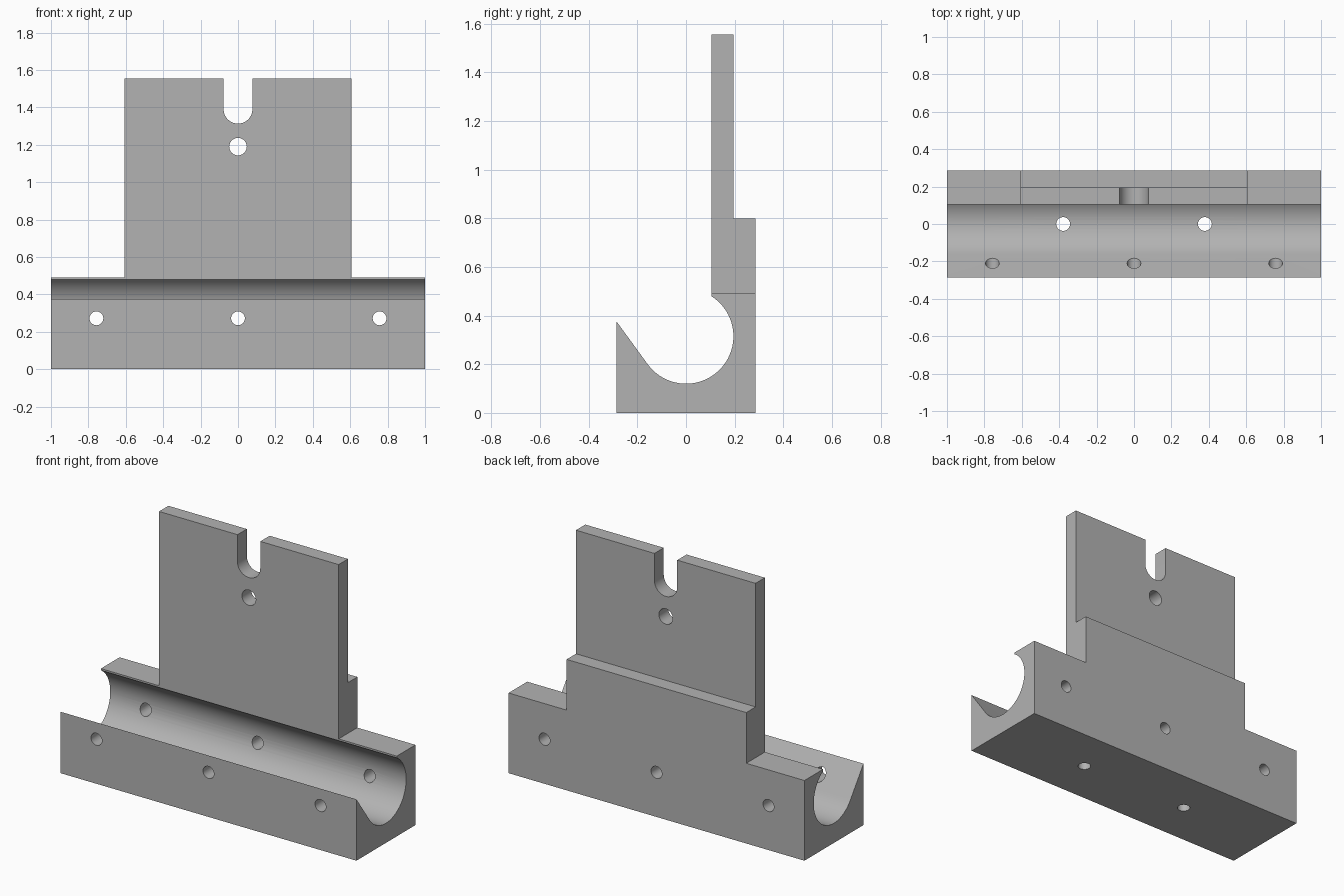
import bpy, bmesh, math
from mathutils import Vector

if "Cube" in bpy.data.objects:
    bpy.data.objects.remove(bpy.data.objects["Cube"], do_unlink=True)

grey = bpy.data.materials.new("plain grey")
grey.use_nodes = True
grey.diffuse_color = (0.45, 0.45, 0.45, 1)
grey.node_tree.nodes["Principled BSDF"].inputs["Base Color"].default_value = (0.45, 0.45, 0.45, 1)


def arc(cx, cy, r, start, end, steps):
    angles = [math.radians(start + (end - start) * i / steps) for i in range(steps + 1)]
    return [(cx + r * math.cos(a), cy + r * math.sin(a)) for a in angles]


def extrude(name, points, axis, low, high):
    """Extrude a 2D outline along x (y, z points), y (x, z points) or z (x, y points)."""
    bm = bmesh.new()
    place = {"x": lambda p: (low, *p), "y": lambda p: (p[0], low, p[1]), "z": lambda p: (*p, low)}[axis]
    face = bm.faces.new([bm.verts.new(place(p)) for p in points])
    result = bmesh.ops.extrude_face_region(bm, geom=[face])
    move = Vector([high - low if a == axis else 0 for a in "xyz"])
    bmesh.ops.translate(bm, vec=move, verts=[v for v in result["geom"] if isinstance(v, bmesh.types.BMVert)])
    bmesh.ops.recalc_face_normals(bm, faces=bm.faces)
    mesh = bpy.data.meshes.new(name)
    bm.to_mesh(mesh)
    bm.free()
    mesh.materials.append(grey)
    obj = bpy.data.objects.new(name, mesh)
    bpy.context.collection.objects.link(obj)
    return obj


def combine(target, other, operation):
    """Apply a boolean and remove the helper object."""
    bpy.context.view_layer.objects.active = target
    mod = target.modifiers.new(operation.lower(), "BOOLEAN")
    mod.operation, mod.solver, mod.object = operation, "EXACT", other
    bpy.ops.object.modifier_apply(modifier=mod.name)
    bpy.data.objects.remove(other, do_unlink=True)


def drill(target, x, other, r, axis, low, high):
    outline = arc(x, other, r, 0, 360, 24)[:-1]
    combine(target, extrude("drill", outline, axis, low, high), "DIFFERENCE")


# Long base with a round channel and a sloping front lip
channel = arc(0, 0.315, 0.195, 57.4, -144, 40)
base_outline = [(-0.285, 0), (0.285, 0), (0.285, 0.49), (0.105, 0.49)] + channel + [(-0.285, 0.375)]
bracket = extrude("channel_bracket", base_outline, "x", -1, 1)

# Upright plate with its thicker rear step
plate_outline = [(0.105, 0.485), (0.285, 0.485), (0.285, 0.8), (0.195, 0.8), (0.195, 1.555), (0.105, 1.555)]
combine(bracket, extrude("plate", plate_outline, "x", -0.607, 0.607), "UNION")

# Round-bottomed slot and hole in the plate
slot_outline = arc(0, 1.39, 0.077, 180, 360, 20) + [(0.077, 1.7), (-0.077, 1.7)]
combine(bracket, extrude("slot", slot_outline, "y", 0, 0.4), "DIFFERENCE")
drill(bracket, 0, 1.19, 0.047, "y", 0, 0.4)

# Screw holes through the base, front to back and downward
for x in (-0.757, 0, 0.757):
    drill(bracket, x, 0.272, 0.037, "y", -0.4, 0.4)
for x in (-0.379, 0.379):
    drill(bracket, x, 0, 0.037, "z", -0.1, 0.25)

# Smooth curved walls, crisp edges
bpy.ops.object.select_all(action="DESELECT")
bracket.select_set(True)
bpy.context.view_layer.objects.active = bracket
bpy.ops.object.shade_smooth_by_angle(angle=math.radians(30))
